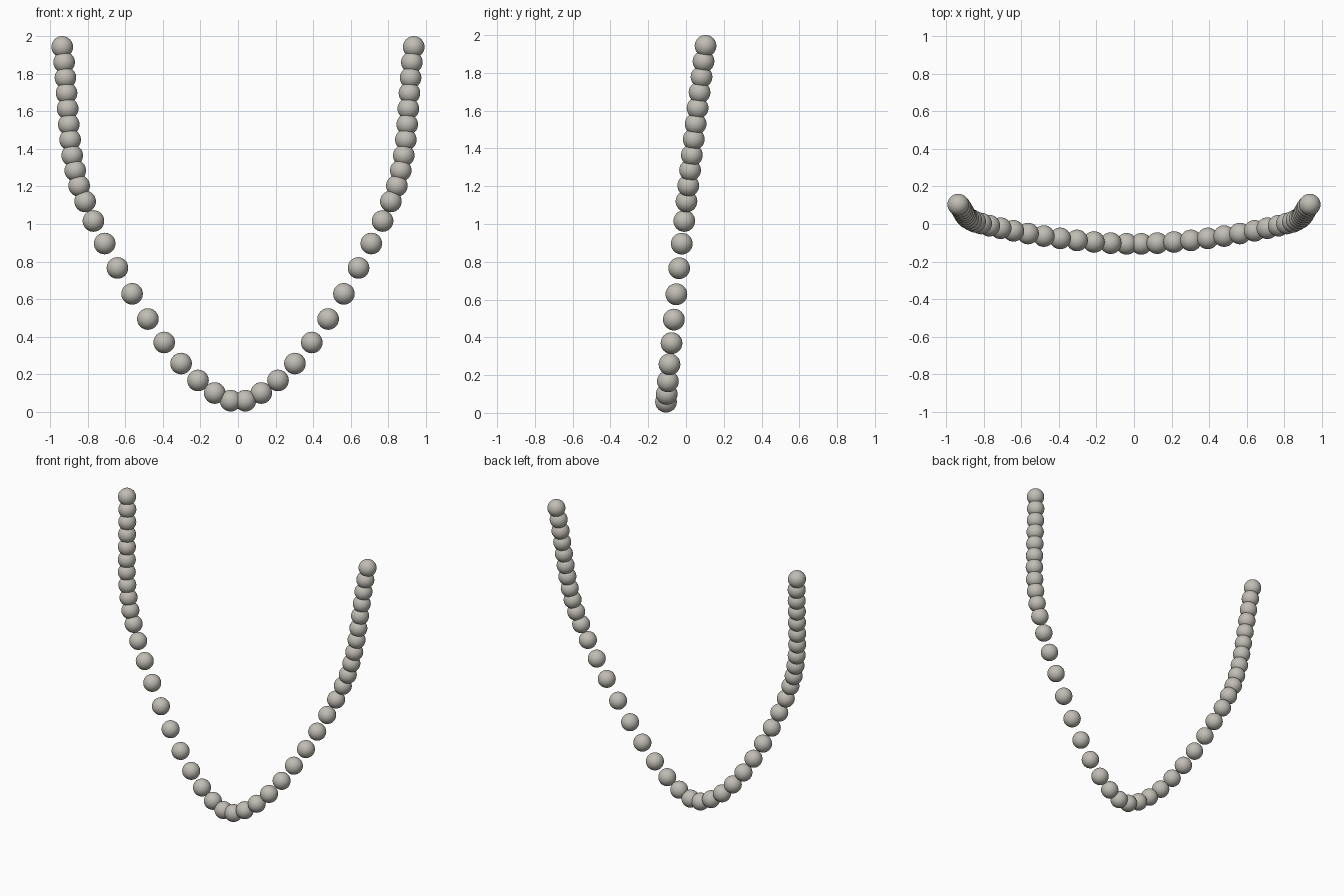
import bpy

# Remove only the default cube
default_cube = bpy.data.objects.get("Cube")
if default_cube:
    bpy.data.objects.remove(default_cube, do_unlink=True)

BEAD_RADIUS = 0.0575

# Bead centres (x, z) along the left half of the strand, from the bottom up
HALF_STRAND = [
    (.039, .059), (.124, .100), (.213, .167), (.303, .257), (.393, .369),
    (.480, .494), (.564, .628), (.642, .766), (.710, .896), (.770, 1.016),
    (.814, 1.120), (.846, 1.203), (.867, 1.285), (.883, 1.365), (.894, 1.449),
    (.901, 1.530), (.907, 1.614), (.913, 1.697), (.919, 1.779), (.926, 1.861),
    (.936, 1.943),
]


def strand_depth(z):
    """The strand leans back, slightly more towards its ends."""
    return -0.111 + 0.089 * z + 0.011 * z * z


def make_material(name, colour):
    material = bpy.data.materials.new(name)
    material.use_nodes = True
    material.diffuse_color = colour
    shader = next(n for n in material.node_tree.nodes if n.type == 'BSDF_PRINCIPLED')
    shader.inputs["Base Color"].default_value = colour
    shader.inputs["Roughness"].default_value = 0.5
    return material


# One smooth bead, shared by the whole strand
pearl = make_material("warm grey pearl", (0.53, 0.51, 0.46, 1.0))
bpy.ops.mesh.primitive_uv_sphere_add(segments=32, ring_count=16, radius=BEAD_RADIUS)
first_bead = bpy.context.object
bpy.ops.object.shade_smooth()
bead_mesh = first_bead.data
bead_mesh.name = "bead"
bead_mesh.materials.append(pearl)
bpy.data.objects.remove(first_bead, do_unlink=True)

# String the beads on both sides
for side, sign in (("left", 1), ("right", -1)):
    for number, (x, z) in enumerate(HALF_STRAND, start=1):
        bead = bpy.data.objects.new(f"{side}_bead_{number}", bead_mesh)
        bead.location = (sign * x, strand_depth(z), z)
        bpy.context.collection.objects.link(bead)
